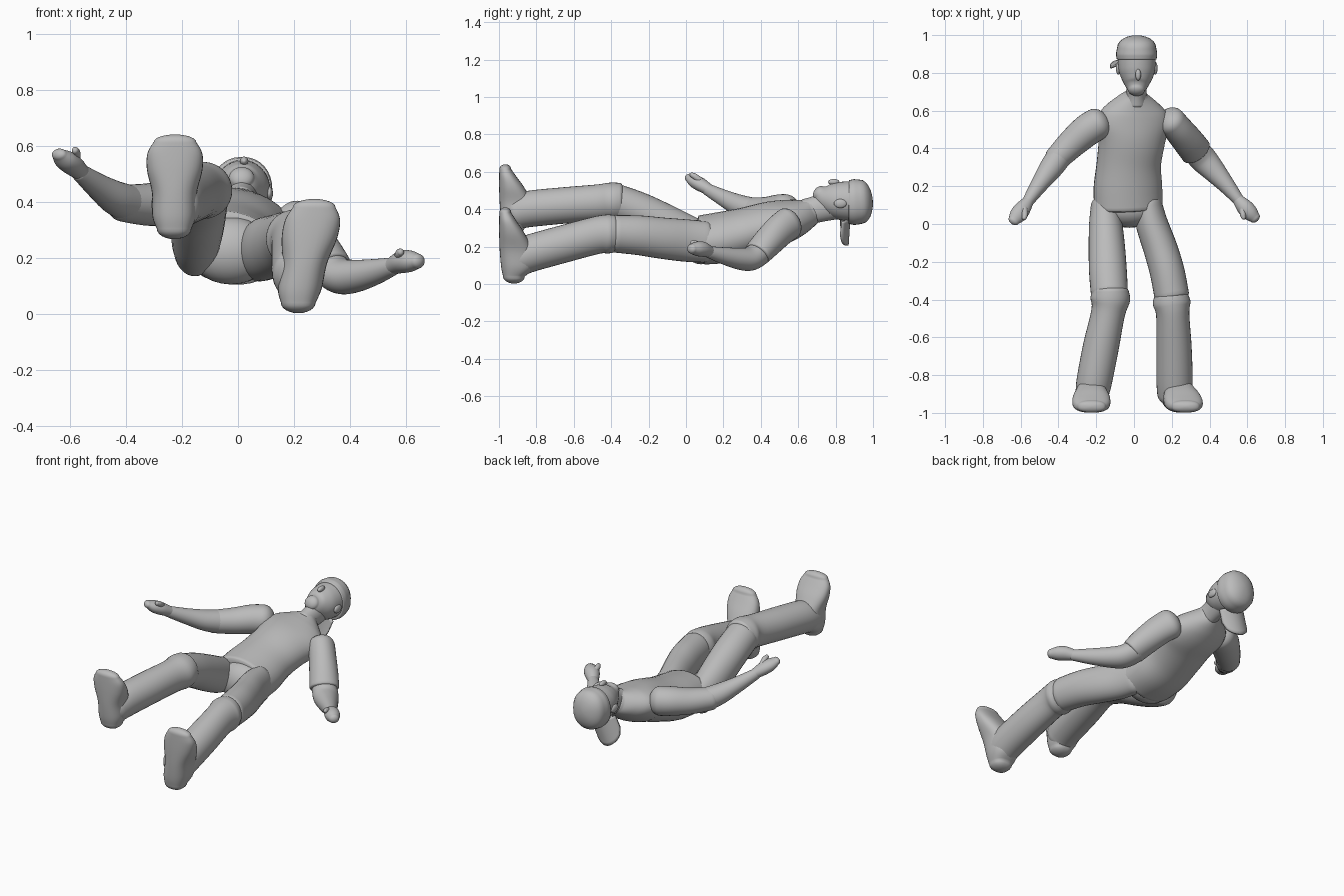
import bpy, bmesh, math
from mathutils import Vector

cube = bpy.data.objects.get("Cube")
if cube:
    bpy.data.objects.remove(cube, do_unlink=True)

grey = bpy.data.materials.new("plain grey")
grey.use_nodes = True
GREY = (0.5, 0.5, 0.5, 1)
grey.diffuse_color = GREY
grey.node_tree.nodes["Principled BSDF"].inputs["Base Color"].default_value = GREY


def finish(name, bm):
    bmesh.ops.recalc_face_normals(bm, faces=bm.faces)
    me = bpy.data.meshes.new(name)
    bm.to_mesh(me)
    bm.free()
    me.materials.append(grey)
    ob = bpy.data.objects.new(name, me)
    bpy.context.collection.objects.link(ob)
    for p in me.polygons:
        p.use_smooth = True
    return ob


def spline(p, steps=5):
    """Smooth path through rows of numbers."""
    out = []
    for i in range(len(p) - 1):
        q = [p[max(i - 1, 0)], p[i], p[i + 1], p[min(i + 2, len(p) - 1)]]
        for s in range(steps):
            t = s / steps
            out.append([0.5 * (2 * b + (c - a) * t + (2 * a - 5 * b + 4 * c - d) * t * t
                               + (3 * b - a - 3 * c + d) * t ** 3) for a, b, c, d in zip(*q)])
    return out + [list(p[-1])]


def loft(name, rows, start=0.02, end=0.02, up=(0, 0, 1), axis=None, roll=0, power=2, seg=32):
    """Oval rings (x, y, z, half width, half height) with domed ends."""
    rows = spline(rows)
    pos = [Vector(r[:3]) for r in rows]
    tan = [Vector(axis) if axis else (pos[min(i + 1, len(pos) - 1)] - pos[max(i - 1, 0)]).normalized()
           for i in range(len(pos))]
    rings = [(c, t, r[3], r[4]) for c, t, r in zip(pos, tan, rows)]
    angles = [math.radians(a) for a in (15, 30, 45, 60, 75, 86)]

    def dome(ring, depth):
        c, t, a, b = ring
        return [(c + t * depth * math.sin(g), t, a * math.cos(g), b * math.cos(g)) for g in angles]
    rings = dome(rings[0], -start)[::-1] + rings + dome(rings[-1], end)
    bm = bmesh.new()
    loops = []
    for c, t, a, b in rings:
        s = t.cross(Vector(up)).normalized()
        u = s.cross(t)
        s, u = s * math.cos(roll) - u * math.sin(roll), u * math.cos(roll) + s * math.sin(roll)
        loop = []
        for k in range(seg):
            g = 2 * math.pi * k / seg
            x, y = math.cos(g), math.sin(g)
            x = math.copysign(abs(x) ** (2 / power), x)
            y = math.copysign(abs(y) ** (2 / power), y)
            loop.append(bm.verts.new(c + s * a * x + u * b * y))
        loops.append(loop)
    for A, B in zip(loops, loops[1:]):
        for k in range(seg):
            n = (k + 1) % seg
            bm.faces.new((A[k], A[n], B[n], B[k]))
    bm.faces.new(loops[0])
    bm.faces.new(loops[-1])
    return finish(name, bm)


def ellipsoid(name, loc, size, rot=(0, 0, 0)):
    bm = bmesh.new()
    bmesh.ops.create_uvsphere(bm, u_segments=24, v_segments=14, radius=1)
    ob = finish(name, bm)
    ob.location, ob.scale, ob.rotation_euler = loc, size, rot
    return ob


# Torso, rolled slightly to its left
loft("torso", [(-.03, .085, .235, .183, .13), (-.032, .2, .25, .183, .135), (-.027, .32, .28, .172, .128),
               (-.012, .44, .315, .178, .122), (-.005, .53, .335, .195, .112), (0, .595, .355, .175, .097),
               (.005, .645, .375, .12, .08), (.01, .685, .395, .06, .065)], start=.018, roll=.2)
ellipsoid("pelvis", (-.025, .08, .225), (.15, .1, .12))

# Neck and head
loft("neck", [(.01, .64, .385, .06, .07), (.013, .7, .4, .053, .072), (.015, .8, .43, .065, .085)])
loft("head", [(.013, .712, .485, .045, .042), (.014, .74, .468, .065, .07), (.015, .79, .452, .09, .094),
              (.015, .84, .444, .099, .104), (.015, .9, .442, .1, .108)], start=.03)
ellipsoid("nose", (.022, .79, .545), (.015, .03, .016))
for side, x in (("right", -.083), ("left", .112)):
    ellipsoid(side + "_ear", (x, .825, .43), (.013, .034, .024))

# Cap worn backwards, with a bent brim
loft("cap", [(.014, .872, .438, .105, .117), (.014, .9, .438, .109, .122), (.014, .935, .44, .103, .118)],
     start=.006, end=.064, power=2.2)
bm = bmesh.new()
yaw = .36
grid = []
for layer in (0, .014):
    sheet = []
    for i in range(17):
        s = -1 + i / 8
        row = []
        for j in range(9):
            reach = .08 + (.075 + .088 * math.sqrt(max(0, 1 - s * s))) * j / 8
            w = .088 * s
            lx, lz = w, -reach
            row.append(bm.verts.new((.014 + lx * math.cos(yaw) + lz * math.sin(yaw),
                                     .866 - .034 * s * s - .01 * j / 8 + layer,
                                     .438 + lz * math.cos(yaw) - lx * math.sin(yaw))))
        sheet.append(row)
    grid.append(sheet)
    for i in range(16):
        for j in range(8):
            bm.faces.new((sheet[i][j], sheet[i + 1][j], sheet[i + 1][j + 1], sheet[i][j + 1]))
edge = [(i, 0) for i in range(16)] + [(16, j) for j in range(8)] \
    + [(i, 8) for i in range(16, 0, -1)] + [(0, j) for j in range(8, 0, -1)]
for (i, j), (k, l) in zip(edge, edge[1:] + edge[:1]):
    bm.faces.new((grid[0][i][j], grid[0][k][l], grid[1][k][l], grid[1][i][j]))
finish("cap_brim", bm)

# Arms
loft("right_upper_arm", [(-.195, .53, .395, .085, .085), (-.25, .495, .395, .085, .083),
                         (-.33, .425, .39, .077, .075), (-.41, .345, .395, .066, .066)], start=.065, end=.05)
loft("right_forearm", [(-.39, .365, .393, .067, .067), (-.44, .295, .415, .062, .06),
                       (-.5, .21, .455, .046, .046), (-.565, .115, .505, .03, .032)])
loft("right_hand", [(-.56, .12, .505, .03, .03), (-.59, .08, .53, .043, .036),
                    (-.617, .045, .55, .043, .034), (-.637, .018, .568, .03, .022)], end=.02)
loft("right_thumb", [(-.58, .085, .545, .016, .018), (-.578, .05, .573, .016, .016),
                     (-.581, .032, .583, .012, .013)], end=.012)

loft("left_upper_arm", [(.195, .545, .32, .078, .09), (.235, .5, .285, .078, .087),
                        (.285, .44, .225, .082, .08), (.328, .385, .165, .084, .07)], start=.06, end=.015)
loft("left_forearm", [(.315, .4, .17, .07, .065), (.365, .345, .135, .073, .064), (.42, .285, .135, .062, .058),
                      (.49, .205, .15, .045, .046), (.555, .125, .17, .03, .032)])
loft("left_hand", [(.55, .13, .17, .03, .03), (.585, .09, .185, .043, .04),
                   (.615, .058, .188, .042, .038), (.64, .033, .188, .03, .027)], end=.022)
loft("left_thumb", [(.573, .09, .2, .016, .018), (.577, .05, .215, .016, .017),
                    (.58, .035, .22, .012, .013)], end=.012)

# Legs
loft("right_thigh", [(-.155, .09, .23, .075, .1), (-.15, 0, .265, .088, .105), (-.144, -.12, .325, .096, .105),
                     (-.138, -.25, .39, .1, .1), (-.13, -.37, .435, .098, .098)], start=.06, end=.03)
loft("left_thigh", [(.075, .1, .225, .075, .11), (.095, 0, .232, .085, .113), (.14, -.13, .245, .09, .11),
                    (.175, -.25, .26, .092, .106), (.2, -.38, .268, .092, .1)], start=.06, end=.03)
loft("right_shin", [(-.125, -.355, .44, .097, .1), (-.126, -.4, .44, .105, .102), (-.137, -.47, .435, .09, .097),
                    (-.175, -.65, .42, .095, .097), (-.21, -.83, .402, .094, .097),
                    (-.222, -.9, .385, .088, .092)], start=.03, end=.06)
loft("left_shin", [(.198, -.385, .268, .092, .1), (.2, -.42, .267, .1, .104), (.205, -.48, .26, .088, .1),
                   (.212, -.65, .215, .093, .1), (.215, -.83, .165, .096, .1),
                   (.215, -.9, .14, .092, .1)], start=.03, end=.06)


# Feet, lofted from heel to toe
def foot(name, x0, x1, z0, length):
    rows = [(0, .04, -.92, .062, .058), (.1, .09, -.9, .078, .088), (.4, .18, -.908, .08, .088),
            (.7, .27, -.931, .099, .068), (.9, .335, -.952, .098, .047), (1, .38, -.966, .076, .032)]
    loft(name, [(x0 + (x1 - x0) * f, y, z0 + z * length / .41, a, b) for f, z, y, a, b in rows],
         start=.038, end=.03 * length / .41, up=(0, 1, 0), axis=(0, 0, 1), power=2.4)


foot("right_foot", -.228, -.225, .268, .372)
foot("left_foot", .215, .272, 0, .41)
